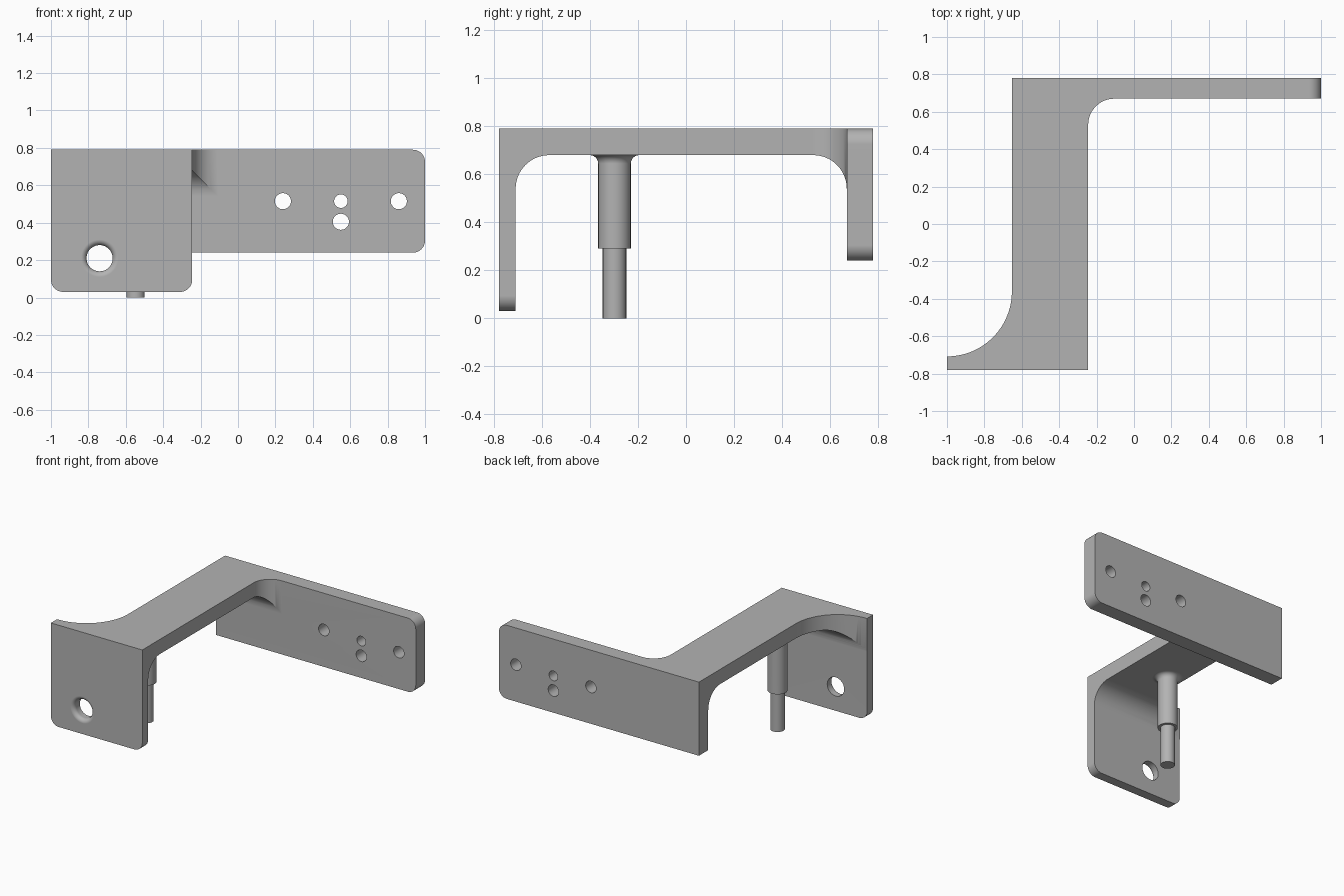
import bpy
import bmesh
from math import sin, cos, pi, radians
from mathutils import Matrix, Vector

default = bpy.data.objects.get("Cube")
if default:
    bpy.data.objects.remove(default, do_unlink=True)

# One plain grey for the whole part
grey = bpy.data.materials.new("machined grey")
grey.use_nodes = True
colour = (0.45, 0.45, 0.45, 1)
grey.diffuse_color = colour
grey.node_tree.nodes["Principled BSDF"].inputs["Base Color"].default_value = colour

LEFT, RIGHT, BAR_LEFT, BAR_RIGHT = -1.0, 1.0, -0.653, -0.245
FRONT, FRONT_IN, BACK_IN, BACK = -0.78, -0.71, 0.67, 0.78
TOP, BAR_UNDER, FRONT_LOW, BACK_LOW = 0.79, 0.68, 0.03, 0.24
FILLET = 0.14


def arc(cx, cy, r, start, end, steps=16):
    angles = [radians(start + (end - start) * i / steps) for i in range(steps + 1)]
    return [(cx + r * cos(a), cy + r * sin(a)) for a in angles]


def make_object(name, bm):
    bmesh.ops.recalc_face_normals(bm, faces=bm.faces)
    mesh = bpy.data.meshes.new(name)
    bm.to_mesh(mesh)
    bm.free()
    mesh.materials.append(grey)
    obj = bpy.data.objects.new(name, mesh)
    bpy.context.collection.objects.link(obj)
    return obj


def extrude(name, points, place, travel):
    bm = bmesh.new()
    face = bm.faces.new([bm.verts.new(place(u, v)) for u, v in points])
    new = bmesh.ops.extrude_face_region(bm, geom=[face])["geom"]
    bmesh.ops.translate(bm, vec=Vector(travel),
                        verts=[g for g in new if isinstance(g, bmesh.types.BMVert)])
    return make_object(name, bm)


def lathe(name, profile, matrix, sides=48):
    """Closed turned solid from (radius, height) pairs along local z."""
    bm = bmesh.new()
    rings = [[bm.verts.new((r * cos(2 * pi * i / sides), r * sin(2 * pi * i / sides), h))
              for i in range(sides)] for r, h in profile]
    for low, high in zip(rings, rings[1:]):
        for i in range(sides):
            j = (i + 1) % sides
            bm.faces.new((low[i], low[j], high[j], high[i]))
    bm.faces.new(rings[0])
    bm.faces.new(rings[-1])
    bm.transform(matrix)
    return make_object(name, bm)


def boolean(target, tool, operation):
    mod = target.modifiers.new(operation.lower(), 'BOOLEAN')
    mod.operation, mod.solver, mod.object = operation, 'EXACT', tool
    bpy.context.view_layer.objects.active = target
    bpy.ops.object.modifier_apply(modifier=mod.name)
    bpy.data.objects.remove(tool, do_unlink=True)


# Bracket: side profile with filleted legs, trimmed by the plan outline
side = [(FRONT, FRONT_LOW), (FRONT_IN, FRONT_LOW)]
side += arc(FRONT_IN + FILLET, BAR_UNDER - FILLET, FILLET, 180, 90)
side += arc(BACK_IN - FILLET, BAR_UNDER - FILLET, FILLET, 90, 0)
side += [(BACK_IN, BACK_LOW), (BACK, BACK_LOW), (BACK, TOP), (FRONT, TOP)]
bracket = extrude("bracket", side, lambda y, z: (LEFT, y, z), (RIGHT - LEFT, 0, 0))

sweep = BAR_LEFT - LEFT
plan = [(LEFT, FRONT), (BAR_RIGHT, FRONT)]
plan += arc(BAR_RIGHT + FILLET, BACK_IN - FILLET, FILLET, 180, 90)
plan += [(RIGHT + 0.1, BACK_IN), (RIGHT + 0.1, BACK + 0.1), (BAR_LEFT, BACK + 0.1)]
plan += arc(LEFT, FRONT_IN + 0.002 + sweep, sweep, 0, -90, 24)
plan = [(x, y - 0.1 if y == FRONT else y) for x, y in plan]
outline = extrude("plan_outline", plan, lambda x, y: (x, y, -0.1), (0, 0, 1))
boolean(bracket, outline, 'INTERSECT')

# Rounded plate corners
bm = bmesh.new()
bm.from_mesh(bracket.data)
bmesh.ops.remove_doubles(bm, verts=bm.verts, dist=0.0001)
bmesh.ops.dissolve_limit(bm, angle_limit=radians(0.5), verts=bm.verts, edges=bm.edges)
corners = [(LEFT, FRONT_LOW), (BAR_RIGHT, FRONT_LOW), (RIGHT, BACK_LOW), (RIGHT, TOP)]
rounded = [e for e in bm.edges if any(
    all(abs(v.co.x - x) < 0.001 and abs(v.co.z - z) < 0.001 for v in e.verts)
    for x, z in corners)]
bmesh.ops.bevel(bm, geom=rounded, offset=0.065, segments=12, profile=0.5, affect='EDGES')
bm.to_mesh(bracket.data)
bm.free()


# Holes through the plates; the front one has a rounded mouth
def along_y(x, z):
    return Matrix.Translation((x, 0, z)) @ Matrix.Rotation(radians(-90), 4, 'X')


mouth = [(0.1, FRONT - 0.1)] + arc(0.1, FRONT + 0.03, 0.03, 270, 180, 10)
boolean(bracket, lathe("front_hole", mouth + [(0.07, FRONT_IN + 0.1)],
                       along_y(-0.74, 0.21)), 'DIFFERENCE')
for x, z, r in [(0.24, 0.515, 0.043), (0.55, 0.515, 0.036),
                (0.55, 0.405, 0.043), (0.86, 0.515, 0.043)]:
    boolean(bracket, lathe("back_hole", [(r, BACK_IN - 0.1), (r, BACK + 0.1)],
                           along_y(x, z)), 'DIFFERENCE')

# Stepped peg under the bar, flared where it meets the underside
flare = arc(0.103, BAR_UNDER - 0.035, 0.035, 180, 90, 8)
peg = lathe("stepped_peg", [(0.049, 0), (0.049, 0.29), (0.068, 0.29)] + flare
            + [(0.103, BAR_UNDER + 0.03)], Matrix.Translation((-0.548, -0.298, 0)))

# Smooth curves, crisp edges
for obj in (bracket, peg):
    bpy.ops.object.select_all(action='DESELECT')
    obj.select_set(True)
    bpy.context.view_layer.objects.active = obj
    bpy.ops.object.shade_smooth_by_angle(angle=radians(25))
    weighted = obj.modifiers.new("even_shading", 'WEIGHTED_NORMAL')
    weighted.keep_sharp = True
